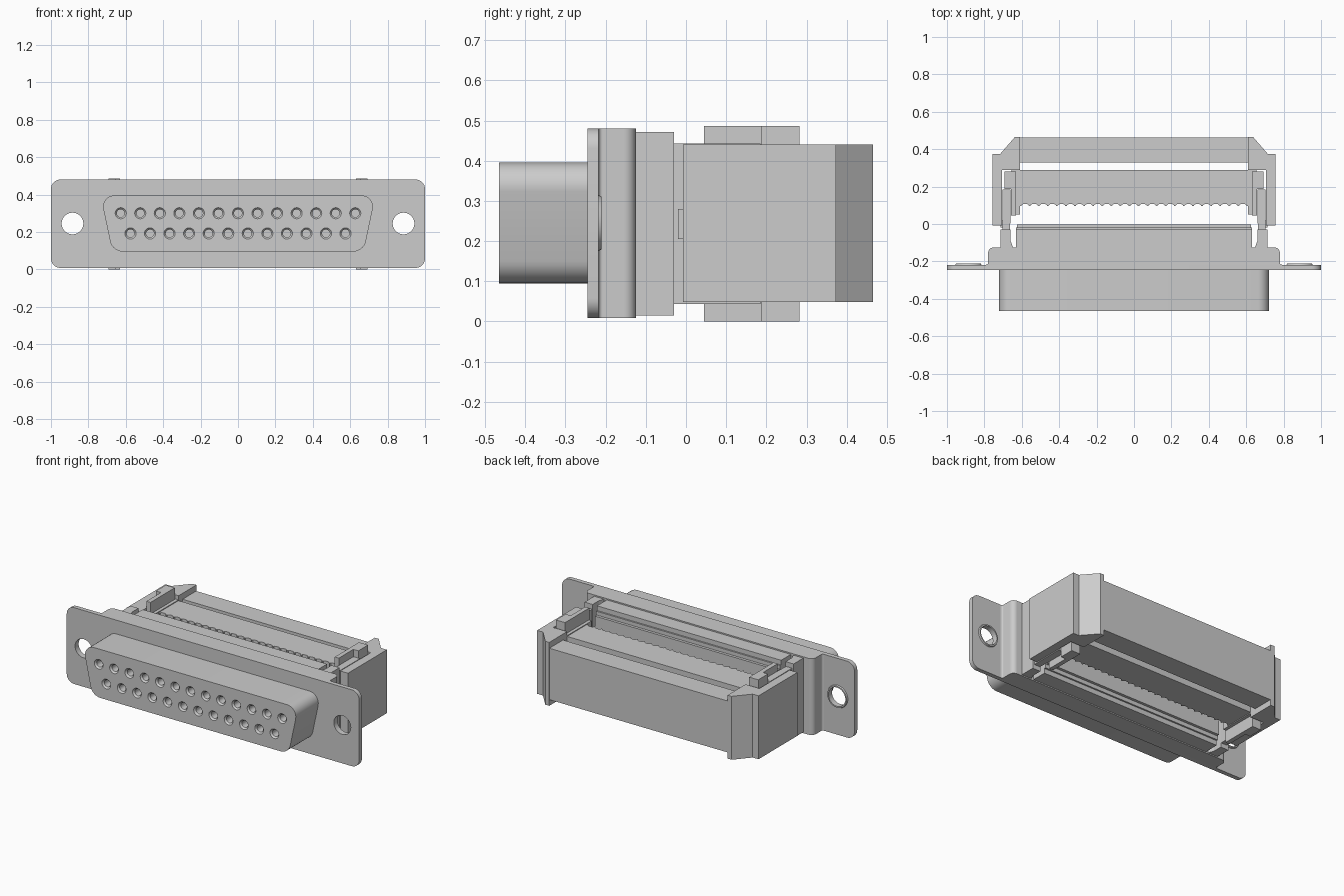
import bpy
import bmesh
import math
from mathutils import Vector

if "Cube" in bpy.data.objects:
    bpy.data.objects.remove(bpy.data.objects["Cube"])

grey = bpy.data.materials.new("plain grey")
grey.use_nodes = True
COLOUR = (0.604, 0.604, 0.604, 1)
grey.diffuse_color = COLOUR
for node in grey.node_tree.nodes:
    if node.type == "BSDF_PRINCIPLED":
        node.inputs["Base Color"].default_value = COLOUR


def finish(name, bm):
    bmesh.ops.recalc_face_normals(bm, faces=bm.faces)
    mesh = bpy.data.meshes.new(name)
    bm.to_mesh(mesh)
    bm.free()
    mesh.materials.append(grey)
    obj = bpy.data.objects.new(name, mesh)
    bpy.context.collection.objects.link(obj)
    return obj


def activate(obj):
    bpy.ops.object.select_all(action="DESELECT")
    obj.select_set(True)
    bpy.context.view_layer.objects.active = obj


def prism(name, outline, axis, lo, hi):
    """Extrude an outline: (x, z) along y, or (x, y) along z."""
    bm = bmesh.new()

    def at(p, d):
        return (p[0], d, p[1]) if axis == "y" else (p[0], p[1], d)
    a = [bm.verts.new(at(p, lo)) for p in outline]
    b = [bm.verts.new(at(p, hi)) for p in outline]
    bm.faces.new(a)
    bm.faces.new(b)
    for i in range(len(a)):
        j = (i + 1) % len(a)
        bm.faces.new((a[i], a[j], b[j], b[i]))
    return finish(name, bm)


def box(name, x, y, z):
    return prism(name, [(x[0], y[0]), (x[1], y[0]), (x[1], y[1]), (x[0], y[1])], "z", *z)


def rounded(corners, steps=8):
    """Round the corners (x, y, radius) of a polygon."""
    out = []
    for i, (x, y, r) in enumerate(corners):
        p = Vector((x, y))
        if r == 0:
            out.append((x, y))
            continue
        before = (Vector(corners[i - 1][:2]) - p).normalized()
        after = (Vector(corners[(i + 1) % len(corners)][:2]) - p).normalized()
        half = before.angle(after) / 2
        centre = p + (before + after).normalized() * (r / math.sin(half))
        u = p + before * (r / math.tan(half)) - centre
        v = p + after * (r / math.tan(half)) - centre
        start = math.atan2(u.y, u.x)
        sweep = math.atan2(u.x * v.y - u.y * v.x, u.dot(v))
        for k in range(steps + 1):
            a = start + sweep * k / steps
            out.append((centre.x + r * math.cos(a), centre.y + r * math.sin(a)))
    return out


def lathe(bm, x, z, profile, sides=20):
    """Add a closed turned solid about an axis along y."""
    rings = []
    for y, r in profile:
        rings.append([bm.verts.new((x + r * math.cos(math.tau * k / sides), y,
                                    z + r * math.sin(math.tau * k / sides)))
                      for k in range(sides)])
    bm.faces.new(rings[0])
    bm.faces.new(rings[-1])
    for a, b in zip(rings, rings[1:]):
        for k in range(sides):
            j = (k + 1) % sides
            bm.faces.new((a[k], a[j], b[j], b[k]))


def cut(obj, cutter):
    mod = obj.modifiers.new("holes", "BOOLEAN")
    mod.operation = "DIFFERENCE"
    mod.solver = "EXACT"
    mod.object = cutter
    activate(obj)
    bpy.ops.object.modifier_apply(modifier=mod.name)


def smooth(obj):
    activate(obj)
    bpy.ops.object.shade_smooth_by_angle(angle=math.radians(30))


MID = 0.245       # height of the centre line
HOLE_X = 0.885    # mounting hole position

# Mounting flange with raised hole rims
flange = prism("mounting_flange", rounded([(-1, 0.008, 0.05), (1, 0.008, 0.05),
                                           (1, 0.48, 0.05), (-1, 0.48, 0.05)]),
               "y", -0.245, -0.218)
bm = bmesh.new()
for s in (-1, 1):
    lathe(bm, s * HOLE_X, MID, [(-0.219, 0.07), (-0.21, 0.066)], 40)
rims = finish("hole_rims", bm)
bm = bmesh.new()
for s in (-1, 1):
    lathe(bm, s * HOLE_X, MID, [(-0.3, 0.058), (-0.15, 0.058)], 40)
drill = finish("drill", bm)
drill.hide_render = True
for obj in (flange, rims):
    cut(obj, drill)
    smooth(obj)
bpy.data.objects.remove(drill)

# Tapered front plug with two rows of countersunk sockets
plug = prism("front_plug", rounded([(-0.672, 0.095, 0.07), (0.672, 0.095, 0.07),
                                    (0.735, 0.395, 0.06), (-0.735, 0.395, 0.06)]),
             "y", -0.465, -0.24)
bm = bmesh.new()
for count, z in ((13, 0.3), (12, 0.192)):
    for i in range(count):
        lathe(bm, (i - (count - 1) / 2) * 0.1045, z,
              [(-0.48, 0.03), (-0.465, 0.03), (-0.455, 0.021), (-0.4, 0.021)])
sockets = finish("socket_cutter", bm)
sockets.hide_render = True
cut(plug, sockets)
smooth(plug)
bpy.data.objects.remove(sockets)

# Rear shell that fillets out to the flange
shell = prism("rear_shell", rounded([(-0.8, -0.22, 0), (0.8, -0.22, 0), (0.78, -0.215, 0.01),
                                     (0.78, -0.125, 0.03), (-0.78, -0.125, 0.03),
                                     (-0.78, -0.215, 0.01)]), "z", 0.008, 0.48)
smooth(shell)

# Stepped contact block
box("contact_block", (-0.63, 0.63), (-0.13, -0.03), (0.015, 0.472))
box("contact_block_step", (-0.63, 0.63), (-0.035, -0.02), (0.045, 0.443))
box("contact_block_lip", (-0.625, 0.625), (-0.025, -0.003), (0.07, 0.42))

# Cable clamp with a scalloped edge, one groove per wire
PITCH = 0.0485
edge = [(-0.63, 0.29), (-0.63, 0.1)]
for i in range(25):
    for k in range(7):
        t = math.pi * k / 6
        edge.append(((i - 12) * PITCH - 0.021 * math.cos(t), 0.095 + 0.013 * math.sin(t)))
edge += [(0.63, 0.1), (0.63, 0.29)]
smooth(prism("cable_clamp", edge, "z", 0.08, 0.41))

for s, side in ((1, "left"), (-1, "right")):
    def mirrored(points):
        return [(s * x, y) for x, y in points]

    # Clamp end posts
    prism(side + "_clamp_arm", mirrored([(0.61, 0.05), (0.655, 0.05), (0.655, 0.29),
                                         (0.61, 0.29)]), "z", 0.075, 0.415)
    prism(side + "_clamp_post", mirrored([(0.63, 0.045), (0.658, 0.045), (0.658, 0.187),
                                          (0.692, 0.187), (0.692, 0.282), (0.63, 0.282)]),
          "z", 0.0, 0.487)

    # Latch leg, foot and catch
    prism(side + "_latch_foot", mirrored([(0.645, -0.13), (0.715, -0.13), (0.715, -0.03),
                                          (0.66, -0.03), (0.66, -0.09)]), "z", 0.015, 0.472)
    prism(side + "_latch_leg", mirrored([(0.663, -0.035), (0.704, -0.035), (0.704, 0.185),
                                         (0.66, 0.185), (0.66, 0.05)]),
          "z", 0.043, 0.443)
    prism(side + "_latch_catch", mirrored([(0.69, -0.02), (0.715, -0.02), (0.715, 0.02),
                                           (0.69, 0.02)]), "z", 0.205, 0.28)

    # Strain relief side wall and chamfered corner
    prism(side + "_cover_side", mirrored([(0.705, -0.007), (0.757, -0.007), (0.757, 0.373),
                                          (0.717, 0.373), (0.637, 0.465), (0.61, 0.465),
                                          (0.61, 0.29), (0.705, 0.29)]), "z", 0.048, 0.44)

# Strain relief back bar
box("cover_back_bar", (-0.62, 0.62), (0.33, 0.463), (0.085, 0.403))
